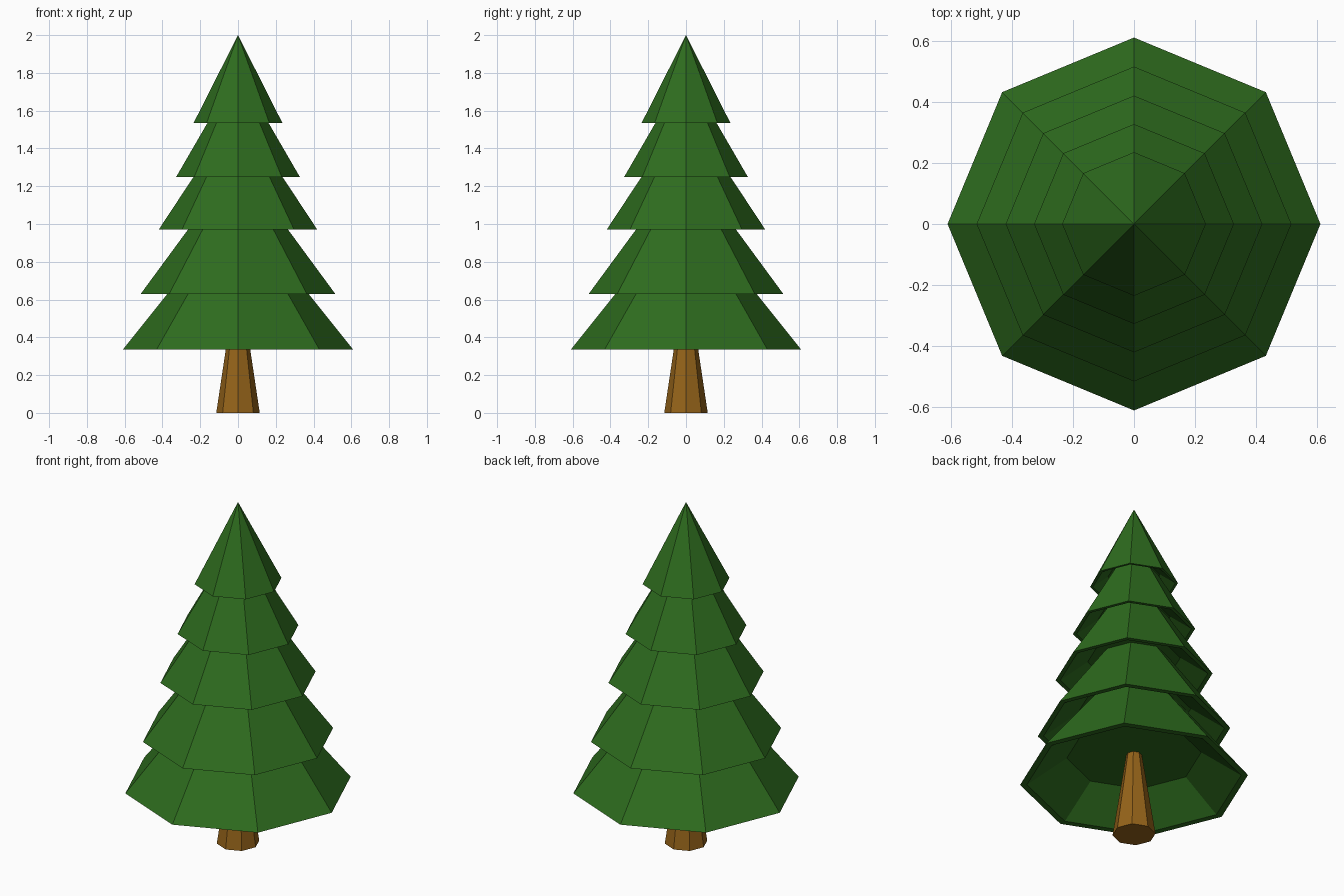
import bpy, bmesh
from math import cos, sin, pi

if "Cube" in bpy.data.objects:
    bpy.data.objects.remove(bpy.data.objects["Cube"])

SIDES = 8


def material(name, rgb):
    mat = bpy.data.materials.new(name)
    mat.diffuse_color = (*rgb, 1)
    mat.use_nodes = True
    mat.node_tree.nodes["Principled BSDF"].inputs["Base Color"].default_value = mat.diffuse_color
    return mat


def lathe(name, profile, mat):
    """Turn a closed (radius, z) profile into an eight-sided solid."""
    bm = bmesh.new()
    rings = []
    for r, z in profile:
        n = SIDES if r > 0 else 1
        rings.append([bm.verts.new((r * cos(2 * pi * i / SIDES), r * sin(2 * pi * i / SIDES), z))
                      for i in range(n)])
    for a, b in zip(rings, rings[1:]):
        for i in range(SIDES):
            j = (i + 1) % SIDES
            if len(a) == 1:
                bm.faces.new((a[0], b[j], b[i]))
            elif len(b) == 1:
                bm.faces.new((a[i], a[j], b[0]))
            else:
                bm.faces.new((a[i], a[j], b[j], b[i]))
    # a profile that stops short of the axis gets a flat cap
    for ring in (rings[0], rings[-1]):
        if len(ring) > 1:
            bm.faces.new(ring)
    bmesh.ops.recalc_face_normals(bm, faces=bm.faces)
    mesh = bpy.data.meshes.new(name)
    bm.to_mesh(mesh)
    bm.free()
    mesh.materials.append(mat)
    obj = bpy.data.objects.new(name, mesh)
    bpy.context.collection.objects.link(obj)
    return obj


green = material("needles", (0.027, 0.15, 0.013))
brown = material("bark", (0.30, 0.125, 0.01))

# Tapered trunk, running up to the ceiling of the lowest tier
lathe("trunk", [(0.115, 0), (0.04, 0.5)], brown)

# Tiers: rim radius, rim height, radius lost per unit of height
tiers = [(0.61, 0.335, 0.80), (0.515, 0.63, 0.735), (0.42, 0.97, 0.66),
         (0.327, 1.25, 0.58), (0.235, 1.535, 0.505)]

# Foliage: each tier has a hollow underside, a thin flat rim and a sloping outside
profile = []
for k, (r, z, slope) in enumerate(tiers):
    ceiling = z + 0.25 * r
    if k:
        below_r, below_z, below_slope = tiers[k - 1]
        profile.append((below_r - below_slope * (ceiling - below_z), ceiling))
    profile += [(0.59 * r, ceiling), (0.94 * r, z), (r, z)]
profile.append((0, 2.0))
lathe("foliage", profile, green)
